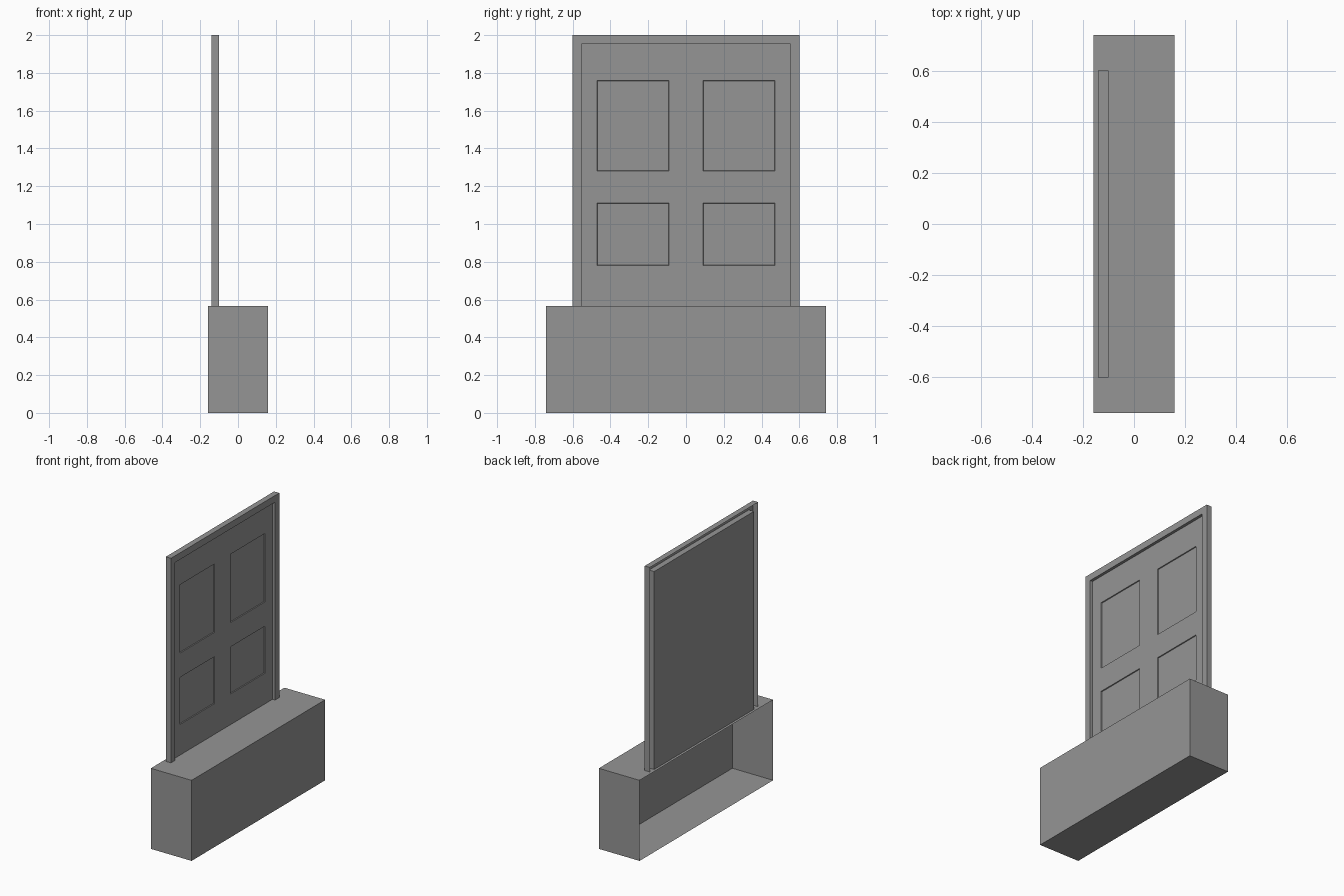
import bpy
import bmesh
from mathutils import Vector

cube = bpy.data.objects.get("Cube")
if cube:
    bpy.data.objects.remove(cube, do_unlink=True)

# One plain grey for everything
GREY = (0.3, 0.3, 0.3, 1.0)
grey = bpy.data.materials.new("plain_grey")
grey.use_nodes = True
grey.diffuse_color = GREY
grey.node_tree.nodes["Principled BSDF"].inputs["Base Color"].default_value = GREY

BASE_TOP, TOP = 0.565, 2.0
BACK, FRONT = -0.14, -0.10      # frame depth along x
DOOR_FRONT = -0.12
OUTER, INNER = 0.60, 0.553      # frame half widths
HEADER = TOP - 0.047            # underside of the frame header


def finish(name, bm):
    mesh = bpy.data.meshes.new(name)
    bm.to_mesh(mesh)
    bm.free()
    mesh.materials.append(grey)
    obj = bpy.data.objects.new(name, mesh)
    bpy.context.collection.objects.link(obj)
    return obj


def box(low, high):
    bm = bmesh.new()
    bmesh.ops.create_cube(bm, size=1)
    low, high = Vector(low), Vector(high)
    bmesh.ops.scale(bm, vec=high - low, verts=bm.verts)
    bmesh.ops.translate(bm, vec=(low + high) / 2, verts=bm.verts)
    return bm


# Base: thin-walled box, open at the rear side
bm = box((-0.158, -0.74, 0), (0.158, 0.74, BASE_TOP))
bm.normal_update()
rear = [f for f in bm.faces if f.normal.x < -0.9]
bmesh.ops.delete(bm, geom=rear, context='FACES')
finish("base_box", bm)

# Door frame: hollow channel, open at the rear side
bm = bmesh.new()
half = [(OUTER, BASE_TOP), (OUTER, TOP), (INNER, HEADER), (INNER, BASE_TOP)]
a, b, c, d = half
outline = [a, b, (-b[0], b[1]), (-a[0], a[1]),
           (-d[0], d[1]), (-c[0], c[1]), c, d]
front = [bm.verts.new((FRONT, y, z)) for y, z in outline]
rear = [bm.verts.new((BACK, y, z)) for y, z in outline]
bm.faces.new(front)
for i in range(len(outline)):
    j = (i + 1) % len(outline)
    bm.faces.new((front[j], front[i], rear[i], rear[j]))
bm.normal_update()
finish("door_frame", bm)

# Door leaf: slab cut into a grid, with four sunken panels on the front
bm = box((BACK, -INNER, BASE_TOP), (DOOR_FRONT, INNER, HEADER))
y_in, y_out = 0.09, 0.47
rows = [(0.78, 1.11), (1.28, 1.76)]
cuts = [((0, y, 0), (0, 1, 0)) for y in (-y_out, -y_in, y_in, y_out)]
cuts += [((0, 0, z), (0, 0, 1)) for row in rows for z in row]
for point, normal in cuts:
    geom = bm.verts[:] + bm.edges[:] + bm.faces[:]
    bmesh.ops.bisect_plane(bm, geom=geom, plane_co=point, plane_no=normal)
bm.normal_update()


def is_panel(face):
    p = face.calc_center_median()
    return (face.normal.x > 0.9 and y_in < abs(p.y) < y_out
            and any(lo < p.z < hi for lo, hi in rows))


panels = [f for f in bm.faces if is_panel(f)]
bmesh.ops.inset_individual(bm, faces=panels, thickness=0.003, depth=-0.006)
finish("door_leaf", bm)
